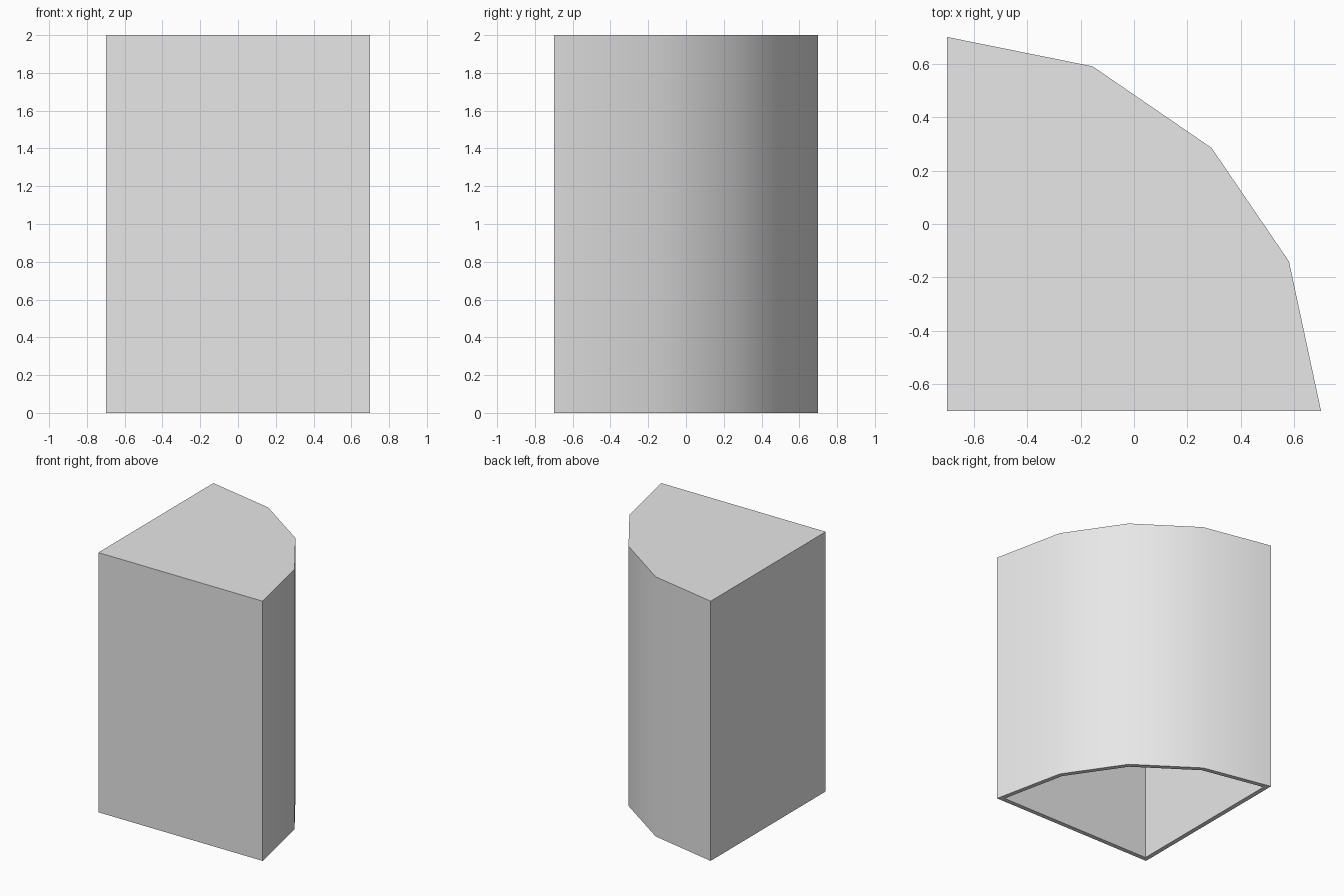
import bpy
import bmesh
import math

cube = bpy.data.objects.get("Cube")
if cube:
    bpy.data.objects.remove(cube, do_unlink=True)

HEIGHT = 2.0
WALL = 0.035

# Plain grey material
grey = bpy.data.materials.new("light_grey")
grey.use_nodes = True
colour = (0.8, 0.8, 0.8, 1)
grey.diffuse_color = colour
grey.node_tree.nodes["Principled BSDF"].inputs["Base Color"].default_value = colour

# Quarter-round outline, counter-clockwise from the square corner
outline = [(-0.7, -0.7), (0.7, -0.7), (0.58, -0.14),
           (0.29, 0.285), (-0.155, 0.59), (-0.7, 0.7)]

# Shell with closed top and open bottom
bm = bmesh.new()
low = [bm.verts.new((x, y, 0)) for x, y in outline]
high = [bm.verts.new((x, y, HEIGHT)) for x, y in outline]
bm.faces.new(high)
for i in range(len(outline)):
    j = (i + 1) % len(outline)
    bm.faces.new((low[i], low[j], high[j], high[i]))
mesh = bpy.data.meshes.new("quarter_round_shell")
bm.to_mesh(mesh)
bm.free()
mesh.materials.append(grey)

shell = bpy.data.objects.new("quarter_round_shell", mesh)
bpy.context.collection.objects.link(shell)
bpy.ops.object.select_all(action="DESELECT")
shell.select_set(True)
bpy.context.view_layer.objects.active = shell

# Wall thickness, added inwards
solid = shell.modifiers.new("wall", "SOLIDIFY")
solid.thickness = WALL
solid.offset = -1
solid.use_even_offset = True
solid.use_quality_normals = True
bpy.ops.object.modifier_apply(modifier=solid.name)

# Smooth curved side, crisp corners
bpy.ops.object.shade_smooth_by_angle(angle=math.radians(40))
